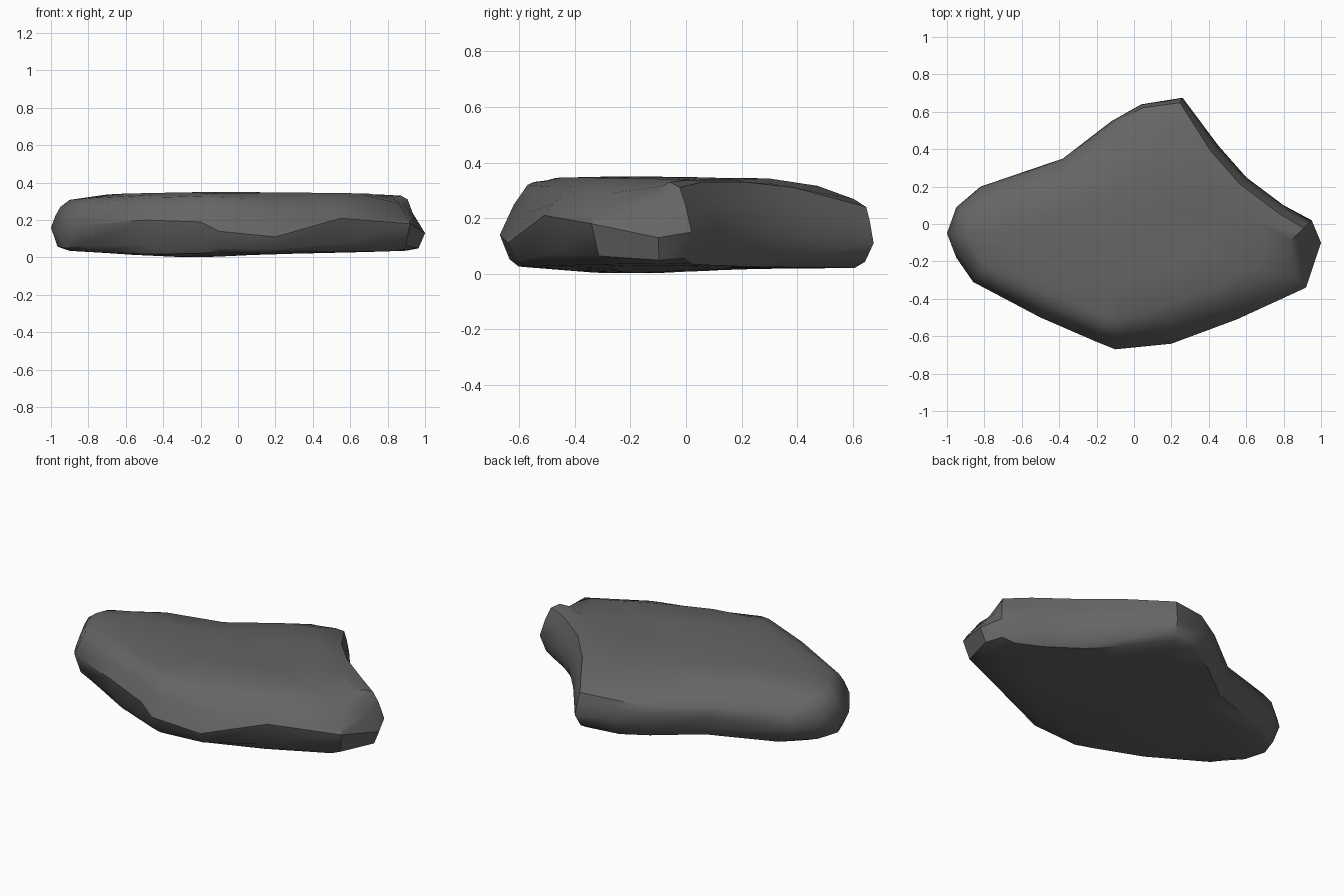
import bpy, bmesh, math
from mathutils import Vector

cube = bpy.data.objects.get("Cube")
if cube:
    bpy.data.objects.remove(cube, do_unlink=True)

# Slab outline, counter-clockwise: x, y, widest height, rim height, rim inset
OUTLINE = [
    (-1, -.05, .16, .27, .05), (-.95, -.18, .13, .28, .06),
    (-.86, -.31, .17, .29, .06), (-.5, -.5, .2, .32, .08),
    (-.2, -.63, .19, .33, .09), (-.1, -.67, .14, .32, .1),
    (.2, -.64, .11, .28, .1), (.55, -.51, .21, .28, .07),
    (.92, -.34, .18, .23, .04), (1, -.1, .13, .28, .12),
    (.95, .02, .15, .31, .06),
    (.8, .1, .15, .33, .05), (.6, .25, .14, .33, .05),
    (.45, .42, .13, .31, .05), (.26, .675, .11, .24, .03),
    (.04, .64, .13, .24, .02), (-.12, .55, .13, .21, .01),
    (-.38, .35, .14, .2, .01), (-.82, .2, .14, .21, .015),
    (-.95, .09, .15, .25, .03),
]
COUNT = len(OUTLINE)


def inward(i):
    """Unit direction from an outline point towards the slab interior."""
    a, b = OUTLINE[i - 1], OUTLINE[(i + 1) % COUNT]
    return Vector((a[1] - b[1], b[0] - a[0])).normalized()


def top_height(x, y):
    """Rolling upper face, falling to the back tip and dipping at the back edge."""
    dip = .05 * math.exp(-8 * ((x + .3) ** 2 + (y - .42) ** 2))
    roll = .008 * math.sin(5 * x + 2) * math.cos(4 * y)
    return .347 + roll - dip - .13 * max(0, y - .3)


def bottom_height(x, y):
    """Almost flat underside with a shallow belly, lifting at the front."""
    belly = .021 * math.exp(-8 * ((x + .3) ** 2 + (y + .2) ** 2))
    return .02 + .02 * x * x - belly + .04 * max(0, -y - .35)


bm = bmesh.new()


def offset_ring(inset, height):
    ring = []
    for i, point in enumerate(OUTLINE):
        pos = Vector(point[:2]) + inward(i) * inset(point)
        ring.append(bm.verts.new((pos.x, pos.y, height(point))))
    return ring


def scaled_ring(scale, surface):
    ring = []
    for x, y, *_ in OUTLINE:
        x, y = x * scale, y * scale
        ring.append(bm.verts.new((x, y, surface(x, y))))
    return ring


# Rings from the underside, up the broken edge, over the rounded shoulder
rings = [
    scaled_ring(.35, bottom_height),
    scaled_ring(.65, bottom_height),
    scaled_ring(.9, bottom_height),
    offset_ring(lambda p: .035, lambda p: .01 + p[2] * .3),
    offset_ring(lambda p: 0, lambda p: p[2]),
    offset_ring(lambda p: p[4] * .5, lambda p: p[2] * .4 + p[3] * .6),
    offset_ring(lambda p: p[4], lambda p: p[3]),
    offset_ring(lambda p: p[4] + .05, lambda p: (p[3] + top_height(p[0], p[1])) / 2),
    scaled_ring(.7, top_height),
    scaled_ring(.4, top_height),
]
for lower, upper in zip(rings, rings[1:]):
    for i in range(COUNT):
        j = (i + 1) % COUNT
        bm.faces.new((lower[i], lower[j], upper[j], upper[i]))

# Close both faces with a fan
for ring, surface in ((rings[0], bottom_height), (rings[-1], top_height)):
    hub = bm.verts.new((0, 0, surface(0, 0)))
    for i in range(COUNT):
        bm.faces.new((ring[i], ring[(i + 1) % COUNT], hub))
bmesh.ops.recalc_face_normals(bm, faces=bm.faces)

mesh = bpy.data.meshes.new("stone_slab")
bm.to_mesh(mesh)
bm.free()
slab = bpy.data.objects.new("stone_slab", mesh)
bpy.context.collection.objects.link(slab)

# Dark grey stone
stone = bpy.data.materials.new("dark grey stone")
stone.use_nodes = True
color = (.13, .13, .13, 1)
stone.diffuse_color = color
shader = next(n for n in stone.node_tree.nodes if n.type == "BSDF_PRINCIPLED")
shader.inputs["Base Color"].default_value = color
shader.inputs["Roughness"].default_value = .9
mesh.materials.append(stone)

# Smooth faces with crisp broken edges
bpy.ops.object.select_all(action="DESELECT")
slab.select_set(True)
bpy.context.view_layer.objects.active = slab
bpy.ops.object.shade_smooth_by_angle(angle=math.radians(42))
